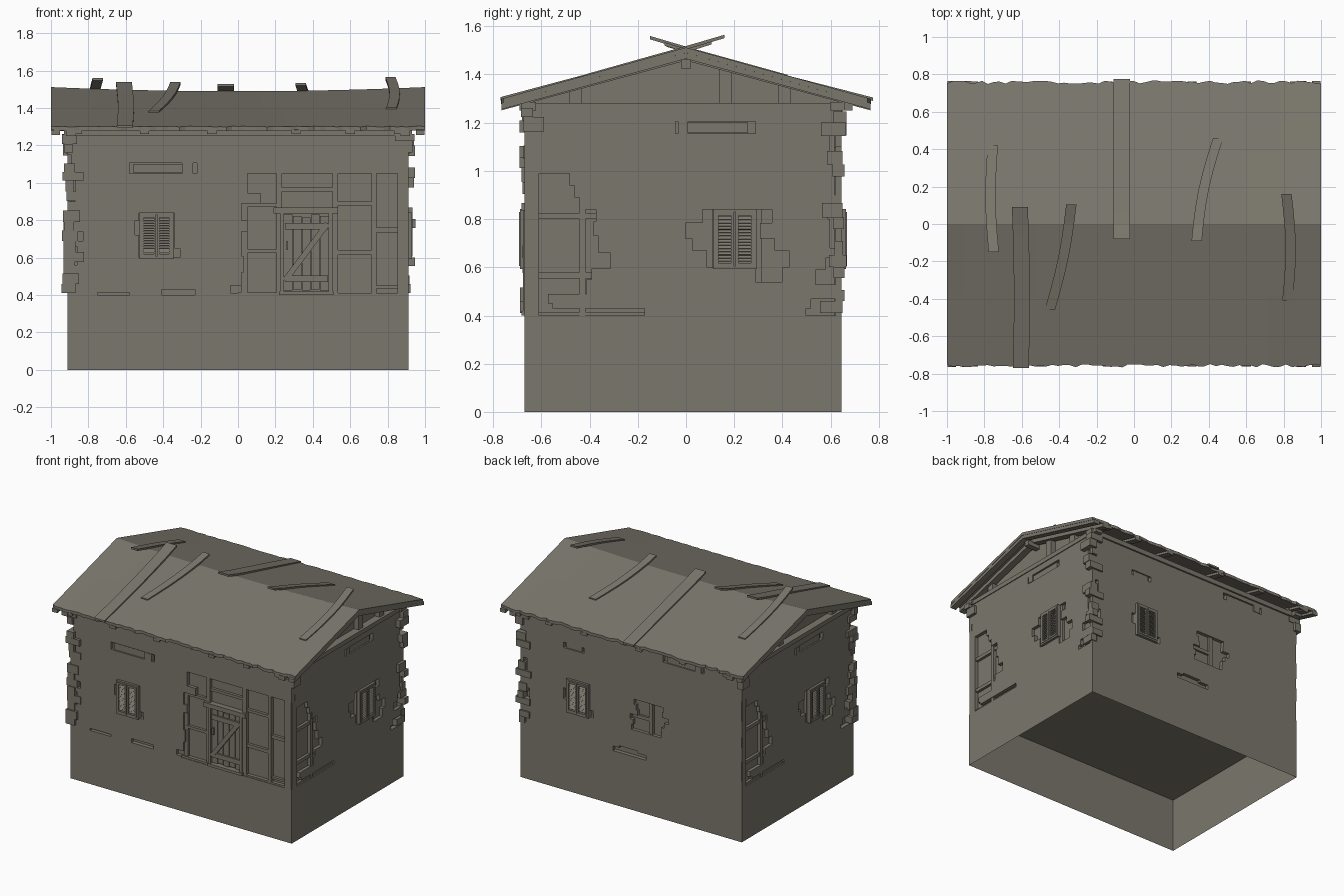
import bpy, bmesh, math, random
from mathutils import Matrix, Vector

if "Cube" in bpy.data.objects:
    bpy.data.objects.remove(bpy.data.objects["Cube"])
random.seed(4)

mat = bpy.data.materials.new("weathered grey brown")
mat.diffuse_color = (0.195, 0.185, 0.15, 1)
mat.use_nodes = True
mat.node_tree.nodes["Principled BSDF"].inputs["Base Color"].default_value = mat.diffuse_color

HX, HY, CY, ZB, ZT = 0.912, 0.6575, -0.0125, 0.40, 1.25


def frame(u, d, dist):
    """Wall frame: u along the wall, d outwards, z up."""
    u, d = Vector(u), Vector(d)
    o = Vector((0, CY, 0)) + d * dist
    return Matrix(((u.x, d.x, 0, o.x), (u.y, d.y, 0, o.y), (u.z, d.z, 1, o.z), (0, 0, 0, 1)))


FRONT = frame((1, 0, 0), (0, -1, 0), HY)
BACK = frame((-1, 0, 0), (0, 1, 0), HY)
RIGHT = frame((0, 1, 0), (1, 0, 0), HX)
LEFT = frame((0, -1, 0), (-1, 0, 0), HX)
WORLD = Matrix.Identity(4)


def finish(name, bm, M=WORLD, recalc=True):
    bm.transform(M)
    if recalc:
        bmesh.ops.recalc_face_normals(bm, faces=bm.faces)
    me = bpy.data.meshes.new(name)
    bm.to_mesh(me)
    bm.free()
    me.materials.append(mat)
    ob = bpy.data.objects.new(name, me)
    bpy.context.collection.objects.link(ob)
    return ob


def add_box(bm, u0, u1, z0, z1, d0, d1, rot=0, tilt=0):
    m = (Matrix.Translation(((u0 + u1) / 2, (d0 + d1) / 2, (z0 + z1) / 2))
         @ Matrix.Rotation(rot, 4, 'Y') @ Matrix.Rotation(tilt, 4, 'X')
         @ Matrix.Diagonal((u1 - u0, d1 - d0, z1 - z0, 1)))
    bmesh.ops.create_cube(bm, size=1, matrix=m)


def boxes(name, M, items):
    bm = bmesh.new()
    for it in items:
        add_box(bm, *it)
    return finish(name, bm, M)


def plaster(name, M, half, holes, depth=0.025):
    """Plaster sheet with stepped holes (u0, u1, z0, z1)."""
    us = sorted({-half, half, *[v for h in holes for v in h[:2]]})
    zs = sorted({ZB, ZT, *[v for h in holes for v in h[2:]]})
    bm = bmesh.new()
    V = [[bm.verts.new((u, 0, z)) for z in zs] for u in us]
    for i in range(len(us) - 1):
        for j in range(len(zs) - 1):
            u, z = (us[i] + us[i + 1]) / 2, (zs[j] + zs[j + 1]) / 2
            if not any(a < u < b and c < z < d for a, b, c, d in holes):
                bm.faces.new((V[i][j], V[i + 1][j], V[i + 1][j + 1], V[i][j + 1]))
    r = bmesh.ops.extrude_face_region(bm, geom=bm.faces[:])
    moved = [g for g in r["geom"] if isinstance(g, bmesh.types.BMVert)]
    bmesh.ops.translate(bm, verts=moved, vec=(0, -depth, 0))
    bmesh.ops.delete(bm, geom=[v for v in bm.verts if not v.link_faces], context='VERTS')
    bmesh.ops.recalc_face_normals(bm, faces=bm.faces)
    bmesh.ops.dissolve_limit(bm, angle_limit=0.02, verts=bm.verts, edges=bm.edges)
    finish(name, bm, M)


def ragged(a, b, z0, z1, n=5, amt=0.035):
    """Rough hole made of brick rows."""
    h = (z1 - z0) / n
    return [(a + random.uniform(-amt, amt) * 0.8, b + random.uniform(-amt, amt), z0 + i * h, z0 + (i + 1) * h)
            for i in range(n)]


def window(name, M, u, z0=0.605, z1=0.83, w=0.158):
    a, b, f = u - w / 2, u + w / 2, 0.012
    items = [(a - f, b + f, z0 - f, z0, -.03, .018), (a - f, b + f, z1, z1 + f, -.03, .018),
             (a - f, a, z0, z1, -.03, .018), (b, b + f, z0, z1, -.03, .018)]
    for s0, s1 in ((a, u - .003), (u + .003, b)):
        items += [(s0, s0 + .012, z0, z1, 0, .022), (s1 - .012, s1, z0, z1, 0, .022),
                  (s0, s1, z0, z0 + .014, 0, .022), (s0, s1, z1 - .014, z1, 0, .022)]
        n = 14
        for i in range(n):
            z = z0 + .02 + (z1 - z0 - .04) * (i + .5) / n
            items.append((s0 + .008, s1 - .008, z - .008, z + .008, .009, .013, 0, .6))
    boxes(name, M, items)


# foundation skirt, open below
bm = bmesh.new()
add_box(bm, -HX, HX, 0, ZB, CY - HY, CY + HY)
bm.normal_update()
bmesh.ops.delete(bm, geom=[f for f in bm.faces if f.normal.z < -.5], context='FACES')
finish("foundation", bm, recalc=False)
# inner wall core
boxes("wall_core", WORLD, [(-HX + .03, HX - .03, ZB, ZT, CY - HY + .03, CY + HY - .03)])

# front wall
plaster("front_plaster", FRONT, HX, [
    (.05, HX, .99, 1.05), (.05, HX, .945, .99), (.12, HX, .89, .945), (.02, HX, .8, .89), (.05, HX, .74, .8),
    (.02, HX, .61, .74), (.03, HX, .52, .61), (-.04, HX, .41, .45), (.02, HX, .45, .52), (0, HX, ZB, .41),
    (-.58, -.22, 1.05, 1.105), (-.75, -.58, ZB, .415), (-.41, -.23, ZB, .43),
    (-.53, -.34, .60, .84), (-.55, -.34, .72, .8), (-.52, -.31, .6, .65),
    (-HX, -.87, .42, .5), (-HX, -.83, .69, .74), (-HX, -.86, .56, .66), (-HX, -.87, .9, 1.03), (-HX, -.89, 1.1, 1.2)])
p = -.004
boxes("front_timber_frame", FRONT, [
    (.015, .05, ZB, .89, -.03, -.012), (.205, .235, ZB, 1.05, -.03, p), (.505, .535, ZB, 1.05, -.03, p),
    (.715, .74, ZB, 1.05, -.03, p), (.855, HX, ZB, 1.05, -.06, p), (.0, .21, ZB, .415, -.03, p),
    (.04, .21, .87, .89, -.03, -.01), (.03, .21, .625, .645, -.03, -.01), (.23, .51, .955, .975, -.03, -.01),
    (.53, .72, .615, .64, -.03, -.01), (.53, .72, .88, .9, -.03, -.01), (.74, .86, .735, .76, -.03, -.01),
    (.74, .86, .435, .45, -.03, -.01), (.53, HX, ZB, .412, -.03, p),
    (-.56, -.25, 1.052, 1.1, -.03, -.008), (-.3, -.24, 1.05, 1.105, -.03, .004)])
boxes("door_frame", FRONT, [(.19, .535, .835, .868, -.03, .012), (.225, .245, .41, .835, -.03, .006),
                            (.485, .505, .41, .835, -.03, .006), (.22, .51, .40, .42, -.03, .012)])
door = [(.247 + i * .048, .291 + i * .048, .425 + .006 * (i % 2), .83 - .007 * (i % 3), -.028, -.012) for i in range(5)]
door += [(.25, .48, .47, .505, -.014, .0), (.25, .48, .75, .785, -.014, .0),
         (.355 - .18, .355 + .2, .615, .645, -.014, .004, -.93), (.258, .268, .64, .69, -.014, .008)]
boxes("door", FRONT, door)
window("front_shutters", FRONT, -.435)

# back wall
plaster("back_plaster", BACK, HX, ragged(.02, .28, .6, .83, 6, .045) + [
    (-.56, -.39, 1.06, 1.1), (.26, .6, 1.17, 1.22), (-.15, .12, ZB, .435), (-.1, .05, .435, .45),
    (-.53, -.34, .595, .84), (-.56, -.34, .68, .76), (-.53, -.31, .6, .65),
    (-HX, -.87, .42, .5), (-HX, -.84, .6, .68), (-HX, -.86, .8, .9), (-HX, -.87, 1.0, 1.1),
    (.88, HX, .45, .6), (.86, HX, .7, .78), (.89, HX, .9, 1.05)])
boxes("back_timber_frame", BACK, [(.14, .17, .56, .88, -.03, -.01), (.0, .15, .69, .715, -.03, -.014),
                                 (-.54, -.41, 1.062, 1.098, -.03, -.006), (.29, .57, 1.172, 1.215, -.03, -.006),
                                 (.53, .58, 1.17, 1.22, -.03, .004), (.86, HX, ZB, ZT, -.05, -.006)])
window("back_shutters", BACK, -.435)

# side walls, the left one turned half round
for side, M in (("right", RIGHT), ("left", LEFT)):
    steps = [(-.63, 1.1, 1.16), (-.62, 1.05, 1.1), (-.6, .99, 1.05), (-.47, .94, .99), (-.45, .89, .94),
             (-.42, .84, .89), (-.36, .79, .84), (-.37, .73, .79), (-.35, .66, .73), (-.3, .595, .66),
             (-.38, .55, .595), (-.4, .49, .55), (-.56, .45, .49), (-.54, .43, .45), (-.16, ZB, .43)]
    plaster(side + "_plaster", M, HY, [(-HY, e, a, b) for e, a, b in steps] + [
        (.01, .32, .72, .785), (.08, .37, .785, .84), (.04, .38, .67, .72), (.1, .44, .6, .67), (.3, .41, .54, .6),
        (-.03, .3, 1.155, 1.205), (.51, HY, ZB, .43), (.53, HY, .43, .47), (.55, HY, .53, .59), (.59, HY, .59, .64),
        (.61, HY, .68, .8), (.6, HY, .8, .84), (.63, HY, .9, 1.0), (.61, HY, 1.05, 1.15)])
    boxes(side + "_timber_frame", M, [
        (-HY, -.6, ZB, 1.2, -.06, p), (-.43, -.405, ZB, .9, -.03, p), (-.6, -.36, .8, .825, -.03, -.01),
        (-.6, -.32, .555, .58, -.03, -.01), (-.6, -.16, ZB, .415, -.03, -.01),
        (.12, .13, .6, .84, -.03, -.01), (.3, .325, .54, .84, -.03, -.01),
        (0, .27, 1.157, 1.2, -.03, -.008), (-.02, .02, 1.155, 1.205, -.03, .004)])
    window(side + "_shutters", M, .215)

# corner bricks on the two broken corners, a few at the top of the others
for name, sx, sy, full in (("front_left", -1, -1, 1), ("back_right", 1, 1, 1),
                           ("front_right", 1, -1, 0), ("back_left", -1, 1, 0)):
    items, z, k = [], .41, 0
    while z < 1.23:
        h = random.uniform(.045, .062)
        if (full and random.random() < .72) or z > 1.12:
            lx, ly = (random.uniform(.05, .09), random.uniform(.025, .045))[::1 if k % 2 else -1]
            ox, oy = random.uniform(.004, .036), random.uniform(.003, .022)
            x0, x1 = sorted((sx * (HX - lx), sx * (HX + ox)))
            y0, y1 = sorted((CY + sy * (HY - ly), CY + sy * (HY + oy)))
            items.append((x0, x1, z, min(z + h, 1.26), y0, y1))
        z += h
        k += 1
    boxes(name + "_corner_bricks", WORLD, items)

# roof
def roof_z(x, y, s=None):
    t = abs(y) if s is None else s * y
    return 1.512 - .278 * t - .022 * (1 - x * x) * max(0, 1 - abs(y) / .77)


bm = bmesh.new()
N = 64
rows = []
for i in range(N + 1):
    x = -1 + 2 * i / N
    ys = [-.757 + random.uniform(-.01, .008), -.38, 0, .38, .757 + random.uniform(-.008, .01)]
    rows.append([[bm.verts.new((x, y, roof_z(x, y) - t)) for y in ys] for t in (0, .022)])
for a, b in zip(rows, rows[1:]):
    for j in range(4):
        bm.faces.new((a[0][j], b[0][j], b[0][j + 1], a[0][j + 1]))
        bm.faces.new((a[1][j], a[1][j + 1], b[1][j + 1], b[1][j]))
    for j in (0, 4):
        bm.faces.new((a[0][j], a[1][j], b[1][j], b[0][j]))
for r in (rows[0], rows[-1]):
    for j in range(4):
        bm.faces.new((r[0][j], r[0][j + 1], r[1][j + 1], r[1][j]))
finish("roof_sheet", bm)


def strip(bm, pts, w, t):
    """Plank along points, width along x, thickness t downwards."""
    secs = [[bm.verts.new((x + a * w / 2, y, z + b)) for a, b in ((-1, 0), (1, 0), (1, -t), (-1, -t))]
            for x, y, z in pts]
    for p0, p1 in zip(secs, secs[1:]):
        for k in range(4):
            bm.faces.new((p0[k], p0[(k + 1) % 4], p1[(k + 1) % 4], p1[k]))
    bm.faces.new(secs[0])
    bm.faces.new(secs[-1])


# loose planks: high end x,y, low end x,y, width, bow
for i, (x0, y0, x1, y1, w, bow) in enumerate((
        (-.75, -.15, -.755, .42, .055, -.015), (-.61, .09, -.605, -.77, .085, .008),
        (-.335, .105, -.45, -.46, .055, .015), (-.065, -.08, -.065, .775, .088, 0),
        (.335, -.09, .45, .46, .055, -.02), (.815, .16, .82, -.41, .055, .02))):
    s = 1 if y1 > y0 else -1
    bm = bmesh.new()
    pts = []
    for k in range(7):
        f = k / 6
        x, y = x0 + (x1 - x0) * f + bow * math.sin(math.pi * f), y0 + (y1 - y0) * f
        pts.append((x, y, roof_z(x, y, s) + .014 - .006 * f))
    strip(bm, pts, w, .014)
    finish("loose_plank_%d" % (i + 1), bm)

# gable ends: boarding, rafters, posts and tie beam
for side, sx in (("right", 1), ("left", -1)):
    bm = bmesh.new()
    tri = [(-.66, 1.25), (.66, 1.25), (.66, 1.305), (0, 1.485), (-.66, 1.305)]
    f = bm.faces.new([bm.verts.new((sx * .86, y, z)) for y, z in tri])
    r = bmesh.ops.extrude_face_region(bm, geom=[f])
    bmesh.ops.translate(bm, verts=[g for g in r["geom"] if isinstance(g, bmesh.types.BMVert)], vec=(-sx * .03, 0, 0))
    finish(side + "_gable_wall", bm)
    bm = bmesh.new()
    for x, w, t in ((.975, .045, .026), (.895, .05, .03)):
        for s in (-1, 1):
            strip(bm, [(sx * x, s * .765, roof_z(x, .765) - .018), (sx * x, 0, roof_z(x, 0) - .02)], w, t)
    finish(side + "_gable_rafters", bm)
    x0, x1 = sorted((sx * .85, sx * .9))
    boxes(side + "_gable_posts", WORLD, [(x0, x1, 1.27, t, y - w, y + w) for y, t, w in
                                         ((.162, 1.425, .026), (.41, 1.36, .026), (-.46, 1.345, .026))])

# beams on top of the walls, purlins and rafter ends
boxes("tie_beams", WORLD, [(s * .89 - .028, s * .89 + .028, 1.25, 1.282, -.69, .69) for s in (-1, 1)])
boxes("wall_plates", WORLD, [(-.93, .93, 1.25, 1.285, s * .64 + CY - .03, s * .64 + CY + .03) for s in (-1, 1)])
boxes("ridge_beam", WORLD, [(-.96, .96, 1.425, 1.462, -.02, .02)])
bm = bmesh.new()
for x in (-.86, -.5, -.14, .31, .6, .86):
    for s in (-1, 1):
        strip(bm, [(x, s * .762, roof_z(x, .762) - .018), (x, s * .55, roof_z(x, .55) - .018)], .05, .022)
finish("rafter_ends", bm)
